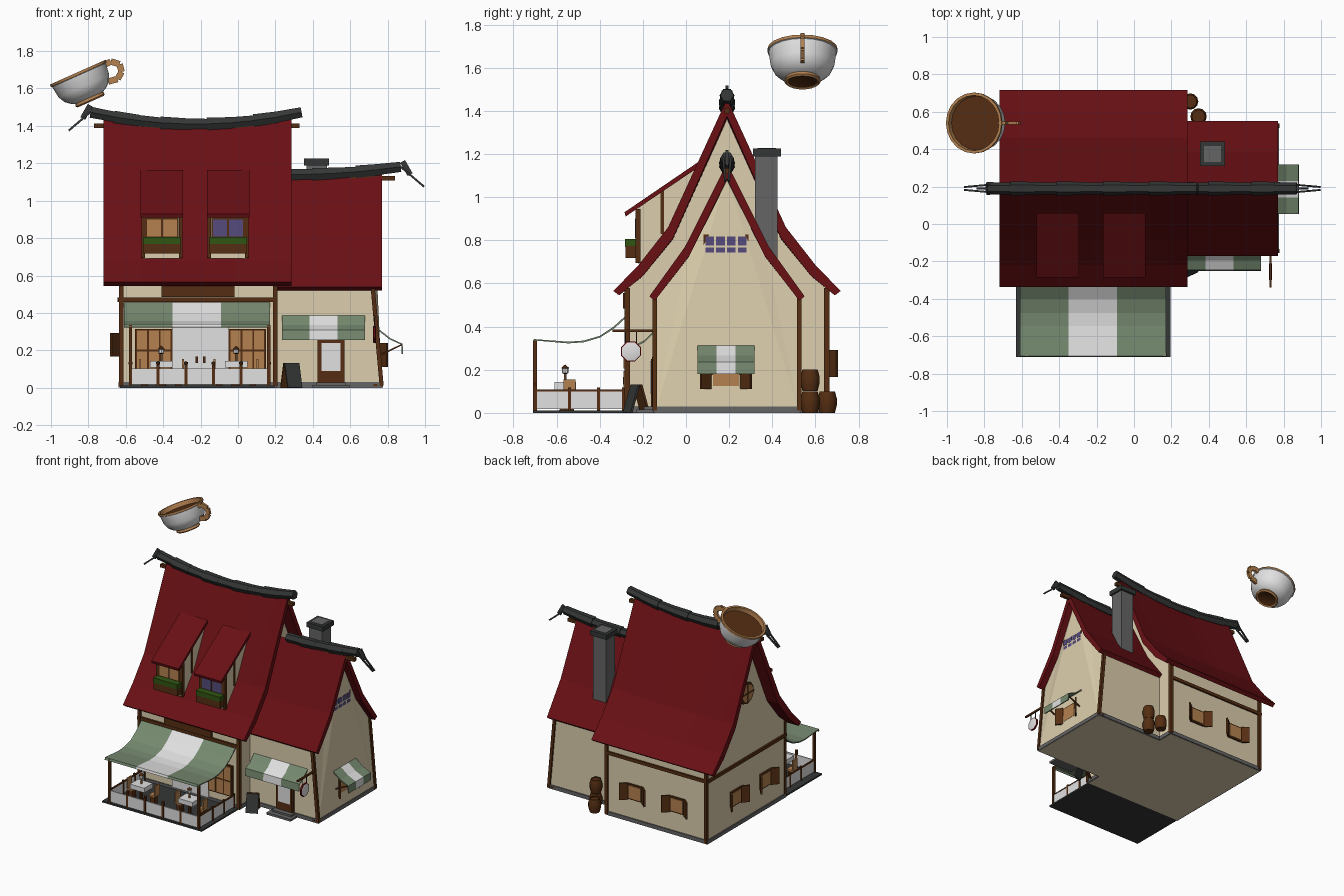
import bpy, bmesh, math
from mathutils import Matrix, Vector

if "Cube" in bpy.data.objects:
    bpy.data.objects.remove(bpy.data.objects["Cube"], do_unlink=True)

def material(name, *rgb):
    m = bpy.data.materials.new(name)
    m.use_nodes = True
    m.diffuse_color = (*rgb, 1)
    m.node_tree.nodes["Principled BSDF"].inputs["Base Color"].default_value = (*rgb, 1)
    return m

RED = material("roof red", .14, .005, .007)
PLASTER = material("cream plaster", .72, .62, .42)
BROWN = material("dark timber", .09, .027, .006)
TAN = material("light wood", .46, .22, .08)
GREEN = material("awning green", .18, .25, .16)
WHITE = material("white", .75, .75, .75)
CHARCOAL = material("charcoal", .035, .037, .037)
STONE = material("stone grey", .13, .13, .13)
BLUE = material("blue glass", .09, .07, .2)
LEAF = material("leaf green", .03, .09, .006)
T, I = Matrix.Translation, Matrix()
RY = .19  # depth of the ridge line

def rot(deg, axis='Z'):
    return Matrix.Rotation(math.radians(deg), 4, axis)

def finish(name, bm, mats, smooth=False):
    bmesh.ops.recalc_face_normals(bm, faces=bm.faces)
    me = bpy.data.meshes.new(name)
    bm.to_mesh(me)
    bm.free()
    for m in mats:
        me.materials.append(m)
    ob = bpy.data.objects.new(name, me)
    bpy.context.collection.objects.link(ob)
    if smooth:
        bpy.ops.object.select_all(action='DESELECT')
        ob.select_set(True)
        bpy.context.view_layer.objects.active = ob
        bpy.ops.object.shade_smooth_by_angle(angle=math.radians(40))
    return ob

def box(name, c, size, mat, M=I):
    bm = bmesh.new()
    bmesh.ops.create_cube(bm, size=1, matrix=M @ T(c) @ Matrix.Diagonal((*size, 1)))
    return finish(name, bm, [mat])

def beam(name, p, q, w, d, mat, M=I):
    p, q = Vector(p), Vector(q)
    r = (q - p).to_track_quat('Z', 'Y').to_matrix().to_4x4()
    return box(name, (0, 0, 0), (w, d, (q - p).length), mat, M @ T((p + q) / 2) @ r)

def loft(name, profile, xs, mat, bend=lambda x, z: (0, 0)):
    """Sweep a closed y-z profile along x, bending each point."""
    bm = bmesh.new()
    rings = []
    for x in xs:
        shift = [bend(x, z) for _, z in profile]
        rings.append([bm.verts.new((x + s[0], y, z + s[1])) for (y, z), s in zip(profile, shift)])
    n = len(profile)
    for a, b in zip(rings, rings[1:]):
        for i in range(n):
            bm.faces.new((a[i], a[(i + 1) % n], b[(i + 1) % n], b[i]))
    caps = [bm.faces.new(rings[0]), bm.faces.new(rings[-1])]
    bmesh.ops.triangulate(bm, faces=caps)
    return finish(name, bm, [mat])

def lathe(name, profile, mats, M, n=16):
    """Spin (radius, height) points; one material per profile step."""
    bm = bmesh.new()
    rings = [[bm.verts.new(M @ Vector((r * math.cos(a * math.tau / n), r * math.sin(a * math.tau / n), z)))
              for a in range(n)] for r, z in profile]
    used = list(dict.fromkeys(mats))
    for a, b, m in zip(rings, rings[1:], mats):
        for i in range(n):
            f = bm.faces.new((a[i], a[(i + 1) % n], b[(i + 1) % n], b[i]))
            f.material_index = used.index(m)
    bmesh.ops.remove_doubles(bm, verts=bm.verts, dist=.0003)
    return finish(name, bm, used, True)

def sym(half):
    return half + [(2 * RY - y, z) for y, z in reversed(half) if y != RY]

def span(a, b, n):
    return [a + (b - a) * i / n for i in range(n + 1)]

# Roofs and walls with a sagging ridge
def main_sag(x):
    return -.05 * (1 - ((x + .22) / .5) ** 2)

def wing_sag(x):
    return .03 * max(0, (x - .285) / .5) ** 2

def main_bend(x, z):
    return 0, main_sag(x) * max(0, (z - .56) / .9)

def wing_bend(x, z):
    return 0, wing_sag(x) * max(0, (z - .56) / .6)

def wing_wall_bend(x, z):
    return (-.05 * min(z / .5, 1) if x > .7 else 0), wing_bend(x, z)[1]

loft("main_walls", sym([(-.27, 0), (-.27, .6), (-.07, .825), (RY, 1.4)]), span(-.63, .2, 8), PLASTER, main_bend)
loft("wing_walls", sym([(-.145, 0), (-.145, .53), (.01, .73), (RY, 1.07)]), span(.15, .77, 5), PLASTER, wing_wall_bend)
loft("main_roof", sym([(-.337, .565), (-.22, .685), (-.083, .86), (RY, 1.455)])
     + sym([(-.31, .545), (-.2, .635), (-.06, .81), (RY, 1.375)])[::-1], span(-.72, .285, 10), RED, main_bend)
loft("wing_roof", sym([(-.17, .54), (-.005, .76), (RY, 1.13)])
     + sym([(-.145, .52), (.015, .72), (RY, 1.06)])[::-1], span(.2, .77, 6), RED, wing_bend)

# Ridge tiles, ridge beams and finials
def ridge(name, x0, x1, n, z, sag):
    xs = span(x0, x1, n)
    for i, (a, b) in enumerate(zip(xs, xs[1:])):
        p, q = Vector((a - .008, RY, z + sag(a))), Vector((b, RY, z + sag(b)))
        r = .034 + .004 * (i % 2)
        M = T(p) @ (q - p).to_track_quat('Z', 'Y').to_matrix().to_4x4()
        ln = (q - p).length
        lathe(name, [(0, 0), (r, 0), (r * .92, ln), (0, ln)], [CHARCOAL] * 3, M, 6)

ridge("main_ridge_tile", -.78, .34, 9, 1.46, main_sag)
ridge("wing_ridge_tile", .29, .87, 5, 1.14, wing_sag)
beam("main_ridge_beam", (-.77, RY, 1.4), (.33, RY, 1.4), .025, .025, BROWN)
beam("wing_ridge_beam", (.6, RY, 1.12), (.84, RY, 1.12), .025, .025, BROWN)
for x, z, s in ((-.77, 1.49, -1), (.86, 1.19, 1)):
    for k in (-1, 1):
        beam("finial_rod", (x, RY + .02 * k, z), (x + .135 * s, RY + .008 * k, z - .115), .01, .01, CHARCOAL)
    beam("finial_cross", (x + .02 * s, RY, z + .02), (x + .06 * s, RY, z - .05), .012, .03, CHARCOAL)

# Chimney
box("chimney", (.42, .372, .95), (.11, .105, .5), STONE)
box("chimney_cap", (.42, .375, 1.207), (.135, .13, .035), CHARCOAL)
box("chimney_top", (.42, .375, 1.223), (.09, .085, .008), STONE)

# Stone footing and timber frame
box("main_footing", (-.215, RY, .016), (.846, .936, .028), STONE)
box("wing_footing", (.47, RY, .016), (.61, .686, .028), STONE)
for y in (-.272, .652):
    for x in (-.625, .2):
        beam("main_post", (x, y, .01), (x, y, .58), .024, .024, BROWN)
    box("main_beam", (-.215, y, .47), (.85, .022, .024), BROWN)
box("left_beam", (-.632, RY, .47), (.022, .92, .024), BROWN)
for y in (-.145, .525):
    beam("wing_post", (.768, y, .01), (.72, y, .54), .022, .022, BROWN)
    beam("wing_sill", (.735, y, .01), (.735, y, .02), .02, .02, BROWN)

def window(name, loc, facing, w, h, pane, cols=2, rows=1, shutter=0):
    M = T(loc) @ rot(facing)
    box(name + "_frame", (0, 0, 0), (w, .02, h), BROWN, M)
    b = .01
    pw, ph = (w - b) / cols, (h - b) / rows
    for i in range(cols):
        for j in range(rows):
            c = (-w / 2 + b / 2 + pw * (i + .5), -.011, -h / 2 + b / 2 + ph * (j + .5))
            box(name + "_pane", c, (pw - b, .006, ph - b), pane, M)
    for s in (-1, 1) if shutter else ():
        S = M @ T((s * w / 2, -.008, 0)) @ rot(-s * 40)
        box(name + "_shutter", (s * shutter / 2, 0, 0), (shutter, .012, h + .01), BROWN, S)

for y in (.32, -.03):
    window("left_window", (-.633, y, .23), -90, .12, .115, TAN, 1, shutter=.06)
for x in (-.39, -.04):
    window("back_window", (x, .653, .23), 180, .12, .115, TAN, 1, shutter=.06)
window("side_window", (.752, .185, .175), 90, .14, .12, TAN, 1, shutter=.06)
window("gable_window", (.722, .185, .772), 90, .21, .11, BLUE, 4, 2)
for x in (-.45, .05):
    window("terrace_window", (x, -.275, .2), 0, .2, .23, TAN, 3, 2)
round_M = T((-.63, RY, .96)) @ rot(-90, 'Y')
lathe("round_window_frame", [(0, .012), (.08, .012), (.08, -.02)], [BROWN] * 2, round_M, 10)
lathe("round_window_pane", [(0, .017), (.066, .017), (.066, 0)], [TAN] * 2, round_M, 10)
for a in ((0, .07, 0), (0, 0, .07)):
    beam("round_window_bar", Vector((-.647, RY, .96)) - Vector(a), Vector((-.647, RY, .96)) + Vector(a), .008, .008, BROWN)

# Entrances and shop sign
box("terrace_door", (-.2, -.275, .18), (.3, .012, .3), WHITE)
for x in (-.22, -.18):
    box("door_handle", (x, -.286, .15), (.014, .012, .035), BROWN)
box("sign_board", (-.215, -.283, .52), (.39, .02, .07), BROWN)
window("wing_door", (.497, -.148, .14), 0, .145, .24, BROWN, 1)
box("wing_door_glass", (.497, -.163, .165), (.1, .006, .15), WHITE)
box("wing_step_low", (.497, -.185, .008), (.2, .09, .016), STONE)
box("wing_step_high", (.497, -.17, .022), (.16, .05, .014), STONE)

# Dormers with flower boxes
for x, pane in ((-.407, TAN), (-.053, BLUE)):
    ends = lambda w: (x - w / 2, x + w / 2)
    loft("dormer_walls", [(-.22, .69), (-.22, .95), (.04, 1.13), (.04, .9)], ends(.2), PLASTER)
    loft("dormer_roof", [(-.285, .93), (.06, 1.165), (.06, 1.14), (-.28, .91)], ends(.227), RED)
    for s in (-1, 1):
        box("dormer_post", (x + s * .1, -.222, .82), (.018, .022, .25), BROWN)
        box("dormer_side_post", (x + s * .1, -.11, .93), (.01, .018, .2), BROWN)
    box("dormer_lintel", (x, -.222, .93), (.21, .02, .018), BROWN)
    window("dormer_window", (x, -.222, .855), 0, .18, .11, pane, 2, 1)
    box("flower_box", (x, -.252, .745), (.2, .055, .055), BROWN)
    box("flower_leaves", (x, -.252, .787), (.2, .06, .036), LEAF)

# Striped awnings: profile points are (distance out, height)
def awning(name, M, width, profile):
    bm = bmesh.new()
    rows = [[bm.verts.new(M @ Vector((width * (k / 3 - .5), -o, z))) for k in range(4)] for o, z in profile]
    for a, b in zip(rows, rows[1:]):
        for k in range(3):
            bm.faces.new((a[k], a[k + 1], b[k + 1], b[k])).material_index = k % 2
    ob = finish(name, bm, [GREEN, WHITE])
    mod = ob.modifiers.new("thickness", 'SOLIDIFY')
    mod.thickness = .008

awning("terrace_awning", T((-.22, -.275, 0)), .78, [(0, .455), (.06, .4), (.125, .357), (.2, .335), (.27, .33), (.43, .342), (.435, .325)])
awning("wing_awning", T((.457, -.145, 0)), .445, [(0, .385), (.05, .335), (.1, .31), (.105, .255)])
awning("side_awning", T((.745, .185, 0)) @ rot(90), .265, [(0, .32), (.07, .265), (.135, .235), (.138, .18)])
for y in (.07, .3):
    beam("awning_arm", (.75, y, .17), (.875, y, .23), .008, .008, BROWN)

# Terrace: deck, posts and railing
box("deck", (-.217, -.49, .006), (.826, .44, .012), CHARCOAL)
for x in (-.575, .165):
    beam("awning_post", (x, -.7, .01), (x, -.7, .335), .018, .018, BROWN)
    box("side_panel", (x, -.49, .06), (.008, .42, .085), WHITE)
    box("side_rail", (x, -.49, .104), (.012, .42, .008), BROWN)
    for y in (-.54, -.405, -.29):
        box("side_rail_post", (x, y, .06), (.014, .014, .115), BROWN)
box("front_panel", (-.205, -.7, .06), (.74, .008, .085), WHITE)
for x in span(-.575, .165, 5):
    box("front_rail_post", (x, -.7, .062), (.016, .016, .12), BROWN)
    lathe("rail_knob", [(0, .12), (.011, .125), (.011, .137), (0, .142)], [BROWN] * 3, T((x, -.7, 0)), 6)

# Tables, chairs and lanterns
for x in (-.41, -.01):
    M = T((x, -.56, 0))
    lathe("table", [(0, .012), (.03, .012), (.012, .03), (.012, .1), (0, .1)], [BROWN] * 4, M, 8)
    box("tablecloth", (0, 0, .125), (.12, .1, .035), WHITE, M)
    lathe("lantern", [(0, .142), (.006, .142), (.006, .18), (.015, .185), (.015, .205), (.018, .208), (0, .225)],
          [TAN, TAN, BROWN, WHITE, BROWN, BROWN], M, 8)
    for s in (-1, 1):
        box("chair_back", (s * .115, .02, .115), (.01, .055, .08), TAN, M)
        box("chair_seat", (s * .09, .02, .075), (.05, .055, .01), TAN, M)
        box("chair_legs", (s * .09, .02, .04), (.035, .04, .06), BROWN, M)

# Sandwich board and hanging sign
board_M = T((.285, -.23, 0)) @ rot(25)
for s in (-1, 1):
    beam("board_leaf", (0, s * .045, 0), (0, s * .006, .13), .085, .01, CHARCOAL if s < 0 else BROWN, board_M)
beam("sign_bracket", (.73, -.34, .38), (.73, -.14, .38), .012, .012, BROWN)
sign_M = T((.73, -.255, .285)) @ rot(90, 'Y') @ rot(22.5)
lathe("hanging_sign", [(0, -.008), (.045, -.008), (.05, -.006), (.05, .006), (.045, .008), (0, .008)],
      [WHITE, RED, RED, RED, WHITE], sign_M, 8)
for y in (-.28, -.23):
    beam("sign_chain", (.73, y, .32), (.73, y, .38), .004, .004, CHARCOAL)

# Barrels
for x, y, z in ((.345, .575, 0), (.345, .575, .102), (.3, .655, 0)):
    lathe("barrel", [(0, 0), (.035, 0), (.044, .035), (.044, .067), (.035, .1), (.03, .1), (.03, .095), (0, .095)],
          [BROWN] * 7, T((x, y, z)), 12)

# Giant tilted coffee cup
cup_M = T((-.787, .54, 1.53)) @ rot(-24, 'Y')
lathe("cup", [(0, .006), (.068, .006), (.076, 0), (.085, .008), (.08, .022), (.1, .03), (.13, .055), (.148, .09),
              (.157, .155), (.163, .158), (.163, .172), (.148, .172), (.144, .14), (0, .14)],
      [BROWN] + [TAN] * 3 + [WHITE] * 5 + [TAN] * 3 + [BROWN], cup_M, 20)
handle = [(.14, .15), (.185, .152), (.222, .12), (.215, .078), (.18, .052), (.13, .06)]
for a, b in zip(handle, handle[1:]):
    beam("cup_handle", (a[0], 0, a[1]), (b[0], 0, b[1]), .018, .034, TAN, cup_M @ rot(0))
